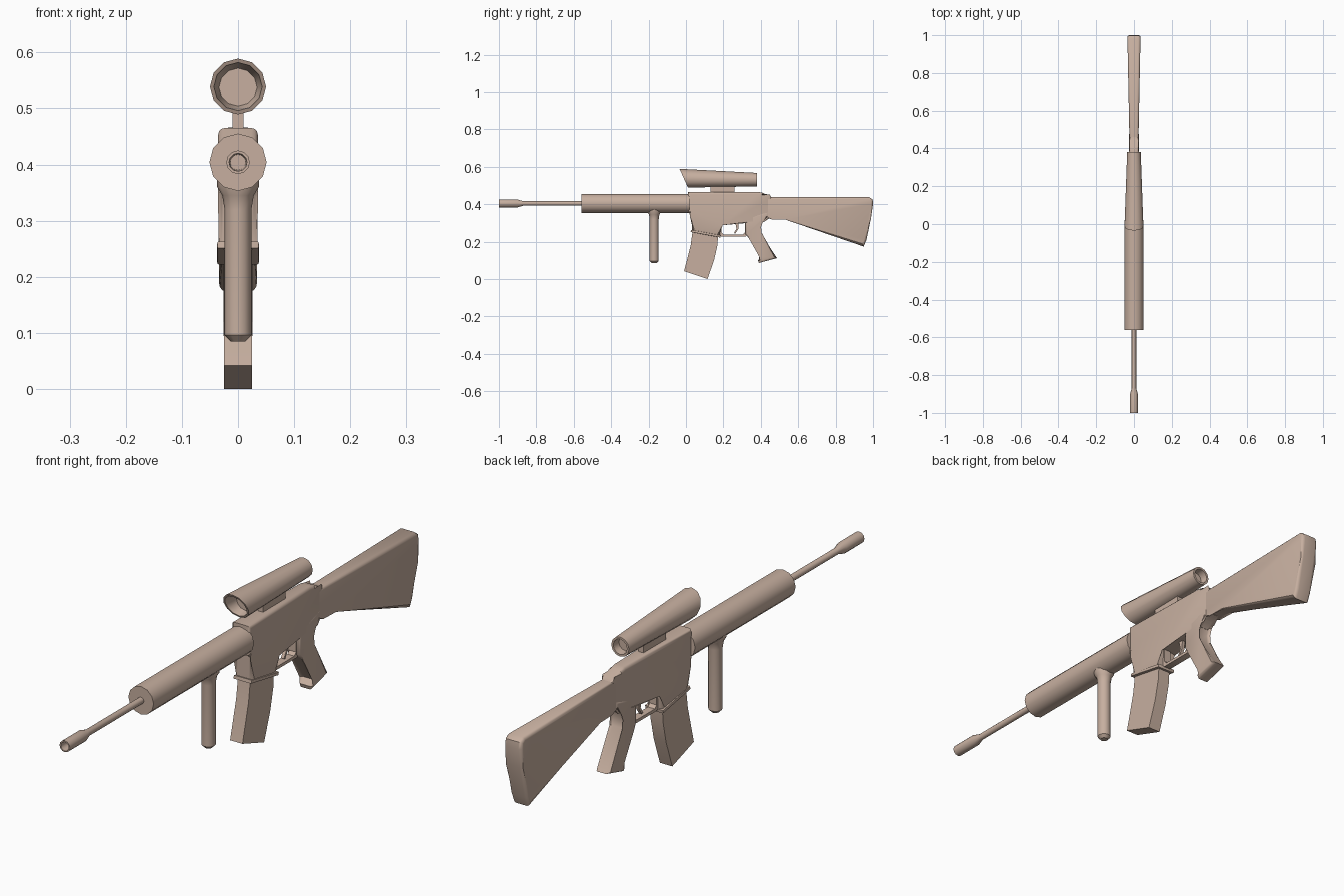
import bpy, bmesh, math
from mathutils import Vector

cube = bpy.data.objects.get("Cube")
if cube:
    bpy.data.objects.remove(cube, do_unlink=True)

# Single colour for the whole model
tan = bpy.data.materials.new("warm tan")
tan.use_nodes = True
COLOUR = (0.57, 0.43, 0.35, 1)
tan.diffuse_color = COLOUR
tan.node_tree.nodes["Principled BSDF"].inputs["Base Color"].default_value = COLOUR


def finish(bm, name, angle=40):
    bmesh.ops.recalc_face_normals(bm, faces=bm.faces[:])
    mesh = bpy.data.meshes.new(name)
    bm.to_mesh(mesh)
    bm.free()
    mesh.materials.append(tan)
    obj = bpy.data.objects.new(name, mesh)
    bpy.context.collection.objects.link(obj)
    bpy.ops.object.select_all(action='DESELECT')
    obj.select_set(True)
    bpy.context.view_layer.objects.active = obj
    bpy.ops.object.shade_smooth_by_angle(angle=math.radians(angle))
    return obj


def slab(name, profile, width, bevel=0.0, segments=3):
    """Side profile (y, z) given a half width by y, with rounded rims."""
    bm = bmesh.new()
    sides = [[bm.verts.new((s * width(y), y, z)) for y, z in profile] for s in (1, -1)]
    for ring in sides:
        bm.faces.new(ring)
    n = len(profile)
    for i in range(n):
        j = (i + 1) % n
        bm.faces.new((sides[0][i], sides[0][j], sides[1][j], sides[1][i]))
    if bevel:
        rims = [e for e in bm.edges if e.verts[0].co.x * e.verts[1].co.x > 0]
        bmesh.ops.bevel(bm, geom=rims, offset=bevel, segments=segments,
                        profile=0.5, affect='EDGES', clamp_overlap=True)
    return finish(bm, name)


def lathe(name, rings, place, sides=12):
    """Rings of (position, radius, ...) joined into a closed turned shape."""
    bm = bmesh.new()
    loops = []
    for ring in rings:
        loop = []
        for k in range(sides):
            a = math.tau * k / sides
            loop.append(bm.verts.new(place(ring, math.cos(a), math.sin(a))))
        loops.append(loop)
    for a, b in zip(loops, loops[1:]):
        for i in range(sides):
            j = (i + 1) % sides
            bm.faces.new((a[i], a[j], b[j], b[i]))
    bm.faces.new(loops[0])
    bm.faces.new(loops[-1])
    return finish(bm, name)


def along_bore(ring, c, s):
    y, r = ring
    return Vector((r * c, y, 0.404 + r * s))


def along_scope(ring, c, s):
    y, r, z, slant = ring
    return Vector((r * c, y - slant * r * s, z + r * s))


def upright(ring, c, s):
    z, r = ring
    return Vector((r * c, -0.17 + r * s, z))


# Barrel with hollow muzzle, and handguard
lathe("barrel", [(-0.94, 0.014), (-1, 0.016), (-1, 0.021), (-0.90, 0.021),
                 (-0.87, 0.012), (-0.54, 0.012)], along_bore)
lathe("handguard", [(-0.56, 0.051), (0.02, 0.051)], along_bore)

# Vertical foregrip flaring into the handguard
lathe("foregrip", [(0.085, 0.013), (0.096, 0.024), (0.32, 0.024), (0.345, 0.028),
                   (0.36, 0.037), (0.38, 0.037)], upright)

# Scope with slanted hood and recessed ends
lathe("scope", [(0.04, 0.034, 0.538, 0), (-0.012, 0.043, 0.539, 0.45),
                (-0.012, 0.05, 0.539, 0.45), (0.38, 0.036, 0.531, 0),
                (0.38, 0.028, 0.531, 0), (0.35, 0.026, 0.531, 0)], along_scope)
slab("scope_mount", [(0.13, 0.455), (0.26, 0.455), (0.26, 0.505), (0.13, 0.505)],
     lambda y: 0.01)

# Receiver, narrowing toward the stock
slab("receiver", [(0.012, 0.465), (0.012, 0.355), (0.033, 0.345), (0.033, 0.25),
                  (0.18, 0.225), (0.185, 0.30), (0.40, 0.30), (0.42, 0.32),
                  (0.46, 0.33), (0.46, 0.438), (0.445, 0.44), (0.41, 0.461),
                  (0.385, 0.466)],
     lambda y: 0.036 - 0.028 * y, 0.012)

# Magazine and the lip around its well
slab("magazine", [(0.036, 0.26), (0.025, 0.18), (-0.01, 0.042), (0.115, 0.0),
                  (0.15, 0.10), (0.168, 0.18), (0.172, 0.24)], lambda y: 0.025)
slab("magazine_lip", [(0.027, 0.263), (0.185, 0.234), (0.183, 0.222), (0.025, 0.251)],
     lambda y: 0.037, 0.003, 2)

# Trigger and guard
slab("trigger_guard", [(0.178, 0.235), (0.188, 0.228), (0.32, 0.228), (0.33, 0.235),
                       (0.33, 0.305), (0.315, 0.305), (0.315, 0.25), (0.305, 0.239),
                       (0.2, 0.239), (0.19, 0.25), (0.19, 0.305), (0.178, 0.305)],
     lambda y: 0.014)
slab("trigger", [(0.262, 0.305), (0.27, 0.27), (0.256, 0.246), (0.264, 0.243),
                 (0.28, 0.268), (0.282, 0.305)], lambda y: 0.006)

# Pistol grip
slab("pistol_grip", [(0.318, 0.33), (0.318, 0.24), (0.335, 0.22), (0.404, 0.118),
                     (0.385, 0.1), (0.39, 0.086), (0.487, 0.112), (0.395, 0.245),
                     (0.392, 0.28), (0.402, 0.308), (0.44, 0.33), (0.44, 0.36)],
     lambda y: 0.026, 0.01)

# Shoulder stock, widening to the butt
slab("stock", [(0.40, 0.438), (0.40, 0.33), (0.46, 0.331), (0.53, 0.318),
               (0.95, 0.174), (0.965, 0.21), (0.99, 0.33), (1.0, 0.40),
               (0.998, 0.425), (0.98, 0.438)],
     lambda y: 0.023 + 0.02 * (y - 0.4), 0.012)
